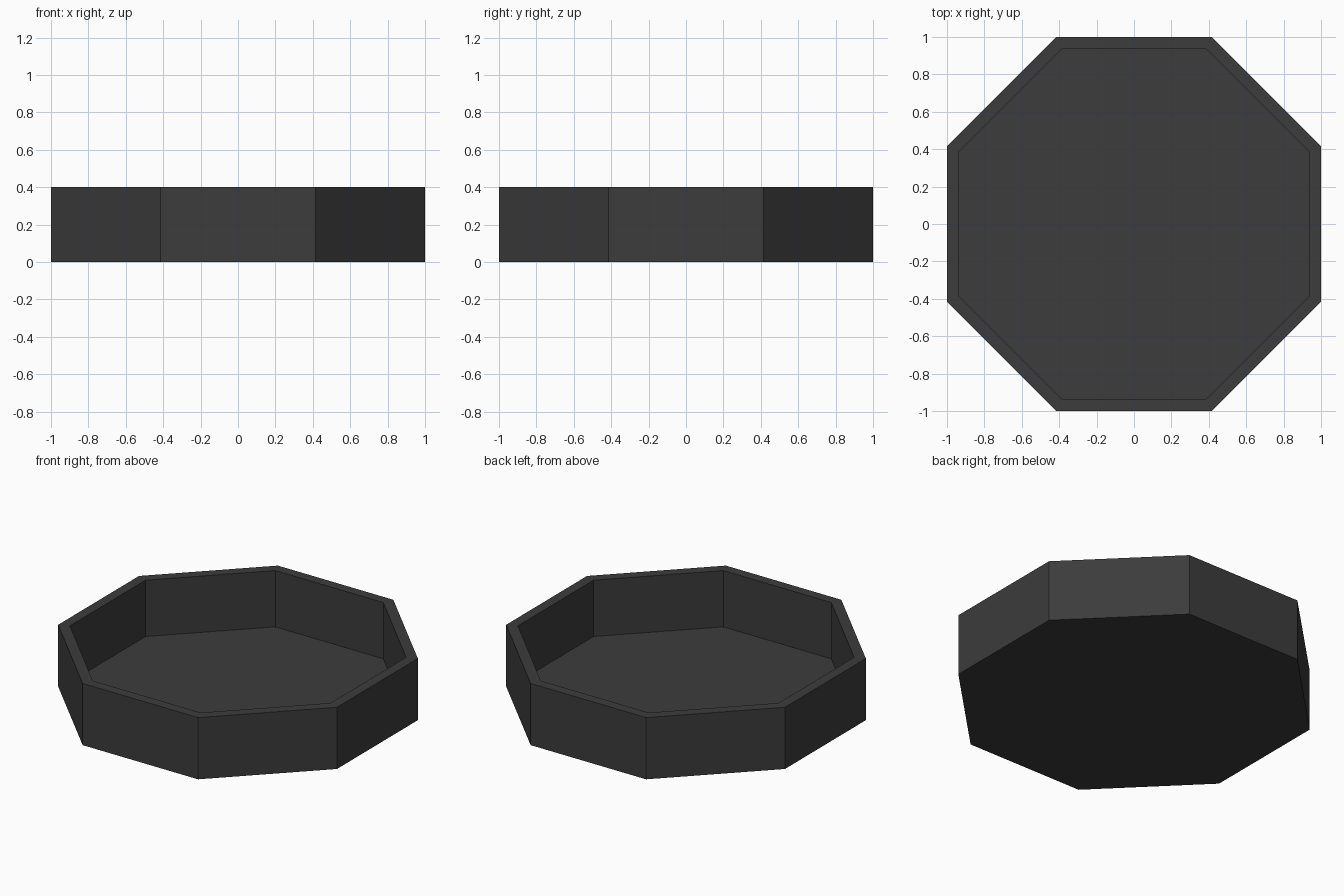
import bpy, bmesh
from math import cos, sin, pi

if "Cube" in bpy.data.objects:
    bpy.data.objects.remove(bpy.data.objects["Cube"])

SIDES = 8
HEIGHT, FLOOR = 0.40, 0.035
OUTER, INNER = 1.0, 0.935  # distances from centre to flats

bm = bmesh.new()


def ring(apothem, z):
    r = apothem / cos(pi / SIDES)
    return [bm.verts.new((r * cos((i + 0.5) * 2 * pi / SIDES),
                          r * sin((i + 0.5) * 2 * pi / SIDES), z))
            for i in range(SIDES)]


# Octagonal tray: outer wall, flat rim, inner wall, then floor and underside
profile = [(OUTER, 0), (OUTER, HEIGHT), (INNER, HEIGHT), (INNER, FLOOR)]
rings = [ring(a, z) for a, z in profile]
for low, high in zip(rings, rings[1:]):
    for i in range(SIDES):
        j = (i + 1) % SIDES
        bm.faces.new((low[i], low[j], high[j], high[i]))
bm.faces.new(rings[0][::-1])
bm.faces.new(rings[-1])
bmesh.ops.recalc_face_normals(bm, faces=bm.faces)

mesh = bpy.data.meshes.new("octagonal_tray")
bm.to_mesh(mesh)
bm.free()
tray = bpy.data.objects.new("octagonal_tray", mesh)
bpy.context.collection.objects.link(tray)

# Dark charcoal finish
mat = bpy.data.materials.new("charcoal")
mat.diffuse_color = (0.045, 0.045, 0.045, 1)
mat.use_nodes = True
mat.node_tree.nodes["Principled BSDF"].inputs["Base Color"].default_value = mat.diffuse_color
mesh.materials.append(mat)
